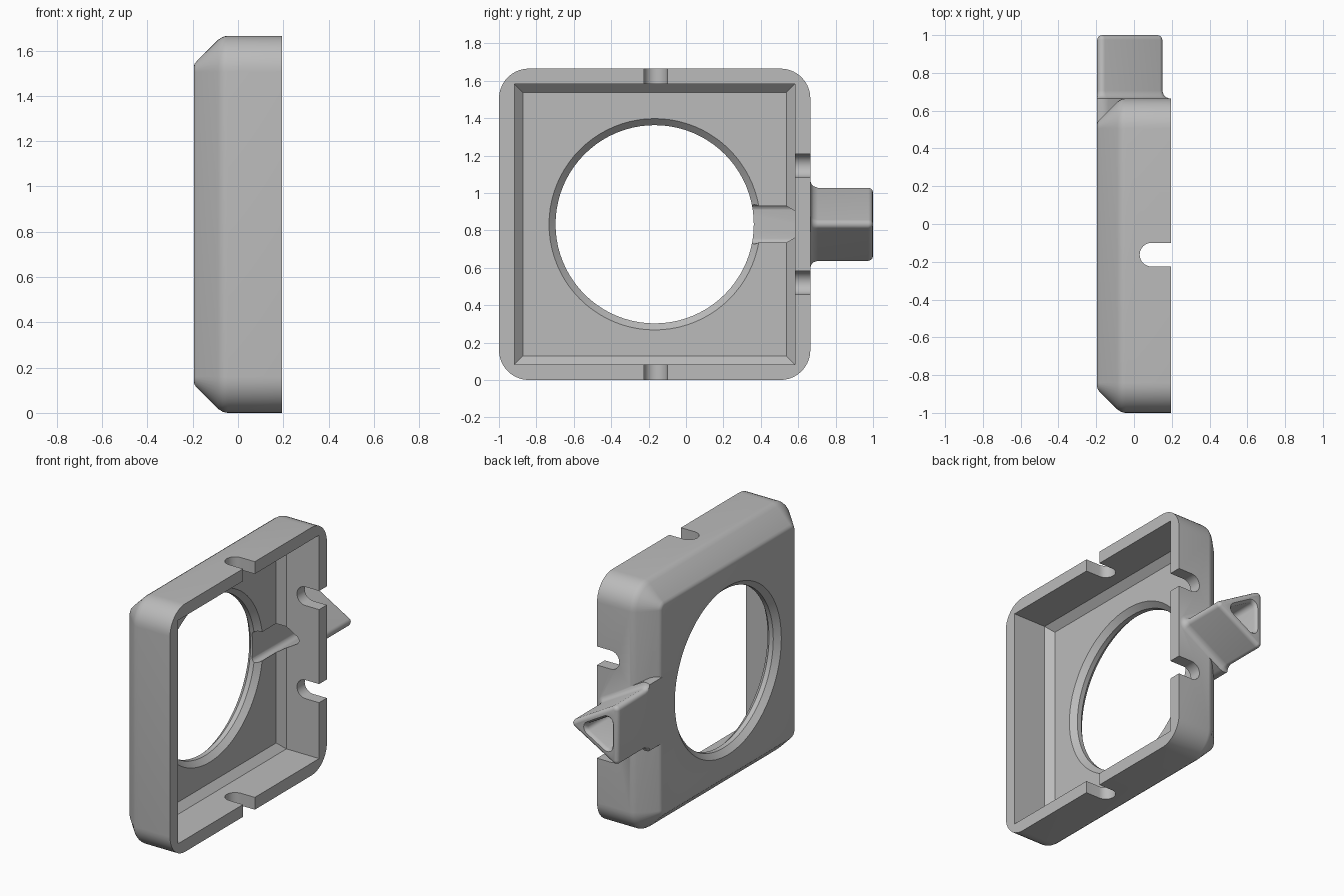
import bpy, bmesh, math

cube = bpy.data.objects.get("Cube")
if cube:
    bpy.data.objects.remove(cube, do_unlink=True)

grey = bpy.data.materials.new("light_grey")
grey.use_nodes = True
colour = (0.5, 0.5, 0.5, 1)
grey.diffuse_color = colour
grey.node_tree.nodes["Principled BSDF"].inputs["Base Color"].default_value = colour

CY, CZ, HALF = -0.1675, 0.8325, 0.8325   # plate centre and half width
BACK, RIM = -0.195, 0.195                # closed face and open rim


def ring(centres, r, seg=8):
    """Convex outline: an arc of radius r about every centre, counter-clockwise."""
    pts, n = [], len(centres)
    for i, (u, v) in enumerate(centres):
        pu, pv = centres[i - 1]
        nu, nv = centres[(i + 1) % n]
        a0 = math.atan2(v - pv, u - pu) - math.pi / 2
        a1 = math.atan2(nv - v, nu - u) - math.pi / 2
        sweep = (a1 - a0) % (2 * math.pi)
        for k in range(seg + 1):
            a = a0 + sweep * k / max(seg, 1)
            pts.append((u + r * math.cos(a), v + r * math.sin(a)))
    return pts


def square(half, r, seg=10):
    h = half - r
    return ring([(CY - h, CZ - h), (CY + h, CZ - h), (CY + h, CZ + h), (CY - h, CZ + h)], r, seg)


def circle(r, n=80):
    return [(CY + r * math.cos(2 * math.pi * i / n), CZ + r * math.sin(2 * math.pi * i / n))
            for i in range(n)]


def loft(name, sections, axis):
    """Skin a closed solid through (position, outline) sections along an axis."""
    place = {"x": lambda t, u, v: (t, u, v),
             "y": lambda t, u, v: (u, t, v),
             "z": lambda t, u, v: (u, v, t)}[axis]
    bm = bmesh.new()
    rows = [[bm.verts.new(place(t, u, v)) for u, v in outline] for t, outline in sections]
    n = len(rows[0])
    for a, b in zip(rows, rows[1:]):
        for i in range(n):
            j = (i + 1) % n
            bm.faces.new((a[i], a[j], b[j], b[i]))
    bm.faces.new(rows[0][::-1])
    bm.faces.new(rows[-1])
    bmesh.ops.recalc_face_normals(bm, faces=bm.faces)
    mesh = bpy.data.meshes.new(name)
    bm.to_mesh(mesh)
    bm.free()
    mesh.materials.append(grey)
    obj = bpy.data.objects.new(name, mesh)
    bpy.context.collection.objects.link(obj)
    return obj


def triangle(base_x, tip_x, half, r, grow=0.0):
    pts = ring([(base_x, CZ - half), (tip_x, CZ), (base_x, CZ + half)][::1], r + grow)
    return [(max(u, BACK), v) for u, v in pts]


def combine(target, tool, operation):
    mod = target.modifiers.new(tool.name, "BOOLEAN")
    mod.operation, mod.solver, mod.object = operation, "EXACT", tool
    bpy.context.view_layer.objects.active = target
    bpy.ops.object.modifier_apply(modifier=mod.name)
    bpy.data.objects.remove(tool, do_unlink=True)


# Square housing with rounded corners and a softened chamfer round the closed face
profile = [(RIM, 0), (-0.045, 0), (-0.056, 0.0015), (-0.069, 0.0055), (-0.088, 0.018),
           (-0.183, 0.113), (-0.191, 0.123), (BACK, 0.135)]
housing = loft("housing", [(x, square(HALF - d, 0.16 - d)) for x, d in profile], "x")

# Triangular spout, flared where it meets the wall and rounded at its mouth
steps = [(0.53, 0.035), (0.665, 0.035), (0.671, 0.02), (0.682, 0.008), (0.705, 0),
         (0.975, 0), (0.988, -0.004), (0.996, -0.012), (1.0, -0.024)]
spout = loft("spout", [(y, triangle(-0.1675, 0.1225, 0.1675, 0.0275, g)) for y, g in steps], "y")
combine(housing, spout, "UNION")

# Open cavity with a small chamfer round its floor
cavity = loft("cavity", [(-0.093, square(0.705, 0, 0)), (-0.048, square(0.75, 0, 0)),
                         (0.3, square(0.75, 0, 0))], "x")
combine(housing, cavity, "DIFFERENCE")

# Large round opening, chamfered on both sides
opening = loft("opening", [(x, circle(r)) for x, r in
                           [(-0.215, 0.585), (-0.16, 0.53), (-0.128, 0.53), (-0.073, 0.585)]], "x")
combine(housing, opening, "DIFFERENCE")

# Triangular bore from the spout mouth to the round opening
bore = loft("bore", [(y, triangle(-0.115, 0.015, 0.075, 0.03, g)) for y, g in
                     [(0.2, 0), (0.975, 0), (0.99, 0.005), (1.0, 0.015), (1.01, 0.025)]], "y")
combine(housing, bore, "DIFFERENCE")


# Round-ended slots in the rim
def slot(axis, centre, start, end):
    outline = ring([(0.0925, centre), (0.4, centre)], 0.0625, 16)
    combine(housing, loft("slot", [(start, outline), (end, outline)], axis), "DIFFERENCE")


slot("z", -0.1625, -0.1, 1.8)
for side in (-1, 1):
    slot("y", CZ + 0.3125 * side, 0.5, 0.75)

bpy.ops.object.select_all(action="DESELECT")
housing.select_set(True)
bpy.context.view_layer.objects.active = housing
bpy.ops.object.shade_smooth_by_angle(angle=math.radians(30))
